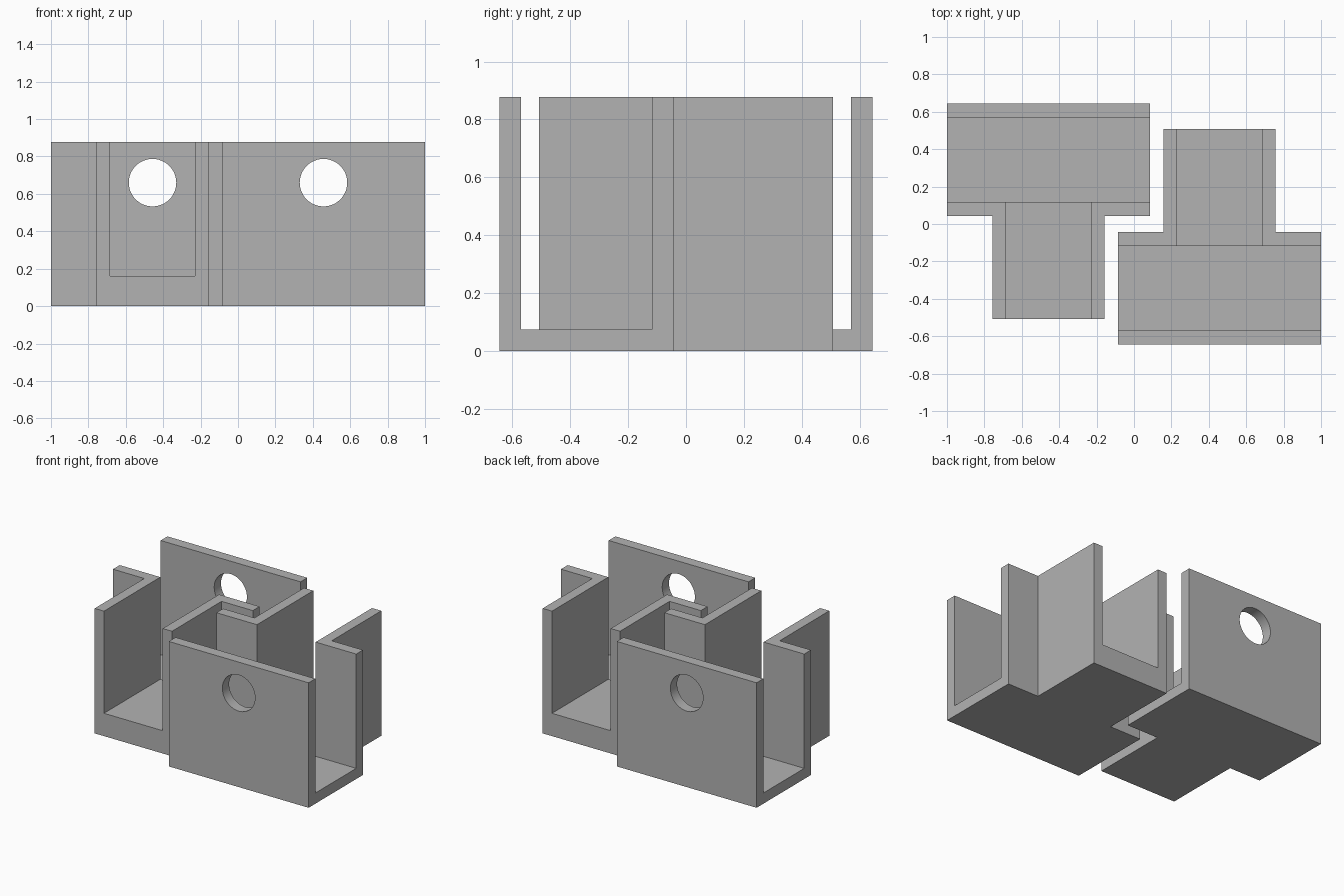
import bpy, bmesh, math
from mathutils import Matrix, Vector

if "Cube" in bpy.data.objects:
    bpy.data.objects.remove(bpy.data.objects["Cube"], do_unlink=True)

HEIGHT = 0.877
WALL = 0.075
FLOOR = 0.075
STEM_FLOOR = 0.16
CX = 0.457                    # centre line of one bracket
HALF_W, STEM_HALF = 0.543, 0.3
Y_FRONT, Y_BACK, Y_STEM = -0.645, -0.042, 0.508

grey = bpy.data.materials.new("light grey")
grey.use_nodes = True
colour = (0.45, 0.45, 0.45, 1)
grey.diffuse_color = colour
grey.node_tree.nodes["Principled BSDF"].inputs["Base Color"].default_value = colour


def make_object(name, bm):
    bmesh.ops.recalc_face_normals(bm, faces=bm.faces)
    mesh = bpy.data.meshes.new(name)
    bm.to_mesh(mesh)
    bm.free()
    mesh.materials.append(grey)
    obj = bpy.data.objects.new(name, mesh)
    bpy.context.collection.objects.link(obj)
    return obj


def box(name, low, high):
    low, high = Vector(low), Vector(high)
    bm = bmesh.new()
    bmesh.ops.create_cube(bm, size=1, matrix=Matrix.Translation((low + high) / 2)
                          @ Matrix.Diagonal((*(high - low), 1)))
    return make_object(name, bm)


# T-shaped block
half = [(HALF_W, Y_FRONT), (HALF_W, Y_BACK), (STEM_HALF, Y_BACK), (STEM_HALF, Y_STEM)]
outline = half + [(-x, y) for x, y in reversed(half)]
bm = bmesh.new()
base = bm.faces.new([bm.verts.new((CX + x, y, 0)) for x, y in outline])
top = bmesh.ops.extrude_face_region(bm, geom=[base])
bmesh.ops.translate(bm, vec=(0, 0, HEIGHT),
                    verts=[g for g in top["geom"] if isinstance(g, bmesh.types.BMVert)])
bracket = make_object("front_bracket", bm)

# Cutters: cross channel, stem channel, wall hole
inner = STEM_HALF - WALL + 0.003
cross_cut = box("cross_channel_cutter", (CX - 1, Y_FRONT + WALL, FLOOR),
                (CX + 1, Y_BACK - WALL, HEIGHT + 0.2))
stem_cut = box("stem_channel_cutter", (CX - inner, Y_BACK - 0.2, STEM_FLOOR),
               (CX + inner, Y_STEM + 0.2, HEIGHT + 0.3))
bm = bmesh.new()
bmesh.ops.create_cone(bm, cap_ends=True, segments=48, radius1=0.127, radius2=0.127, depth=0.2,
                      matrix=Matrix.Translation((CX, Y_FRONT + WALL / 2, 0.66))
                      @ Matrix.Rotation(math.pi / 2, 4, "X"))
hole_cut = make_object("hole_cutter", bm)

cutters = [cross_cut, stem_cut, hole_cut]
for cutter in cutters:
    cutter.hide_render = True
    mod = bracket.modifiers.new(cutter.name, "BOOLEAN")
    mod.operation = "DIFFERENCE"
    mod.solver = "EXACT"
    mod.object = cutter

# Bake the cuts and drop the cutters
depsgraph = bpy.context.evaluated_depsgraph_get()
cut_mesh = bpy.data.meshes.new_from_object(bracket.evaluated_get(depsgraph))
bracket.modifiers.clear()
bracket.data = cut_mesh
for cutter in cutters:
    bpy.data.objects.remove(cutter, do_unlink=True)

bpy.ops.object.select_all(action="DESELECT")
bracket.select_set(True)
bpy.context.view_layer.objects.active = bracket
bpy.ops.object.shade_smooth_by_angle(angle=math.radians(30))

# Matching bracket turned half a circle
rear = bpy.data.objects.new("back_bracket", bracket.data)
rear.rotation_euler.z = math.pi
bpy.context.collection.objects.link(rear)
